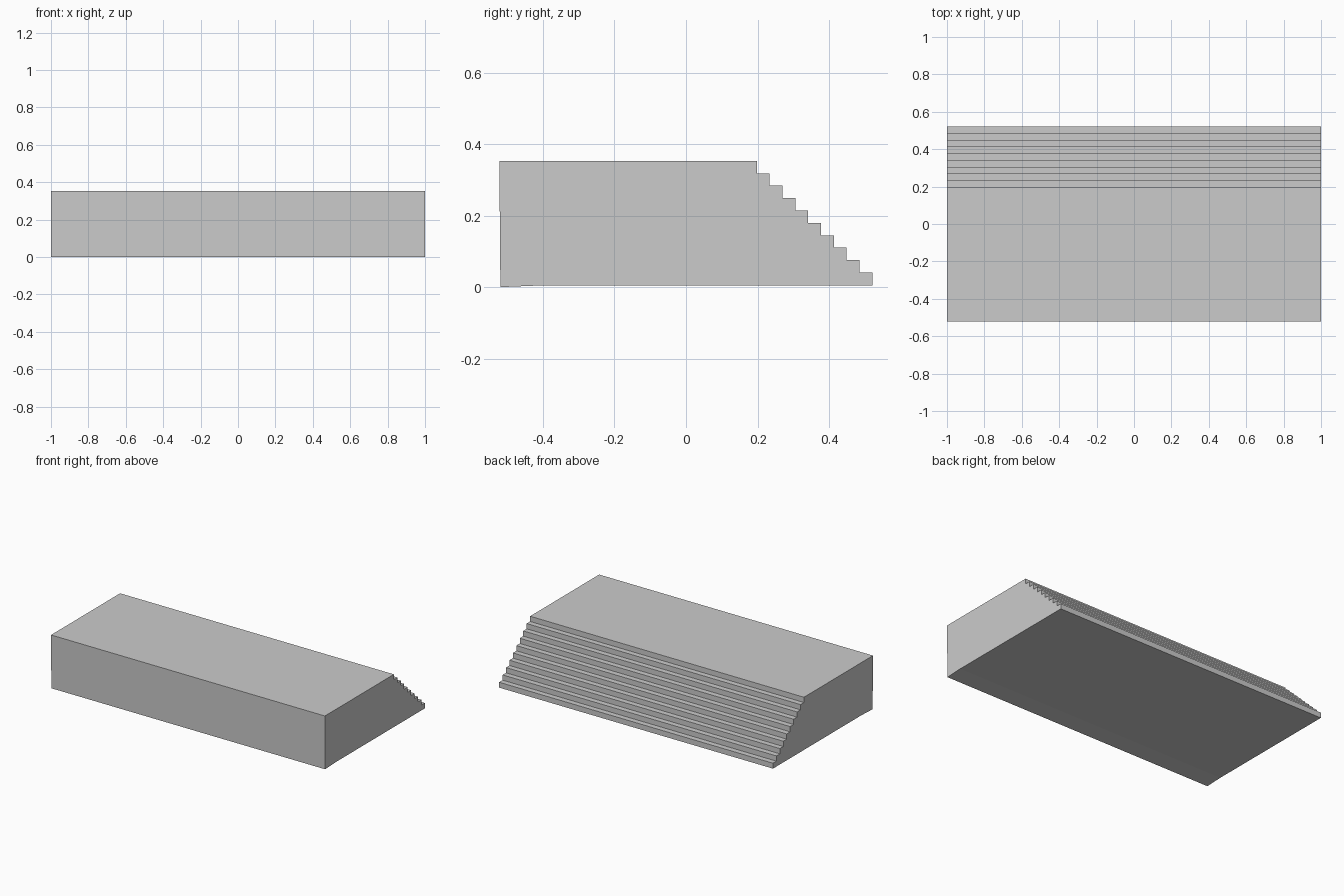
import bpy, bmesh

if "Cube" in bpy.data.objects:
    bpy.data.objects.remove(bpy.data.objects["Cube"])

STEPS = 10
RUN, RISE = 0.0359, 0.0347
TOP, EDGE = 0.353, 0.198

# Side profile (y, z): block front and underside, then the flight of steps
profile = [(-0.522, TOP), (-0.519, 0.0), (-0.40, 0.005), (0.521, 0.005)]
for i in reversed(range(STEPS)):
    y, z = EDGE + i * RUN, TOP - i * RISE
    if i < STEPS - 1:
        profile.append((y, z - RISE))
    profile.append((y, z))

# Extrude the profile across the full width
bm = bmesh.new()
face = bm.faces.new([bm.verts.new((-1, y, z)) for y, z in profile])
ext = bmesh.ops.extrude_face_region(bm, geom=[face])
new_verts = [g for g in ext["geom"] if isinstance(g, bmesh.types.BMVert)]
bmesh.ops.translate(bm, verts=new_verts, vec=(2, 0, 0))
# make sure both ends are closed
bmesh.ops.holes_fill(bm, edges=[e for e in bm.edges if e.is_boundary], sides=0)
bmesh.ops.recalc_face_normals(bm, faces=bm.faces)

mesh = bpy.data.meshes.new("stepped_platform")
bm.to_mesh(mesh)
bm.free()
bpy.context.collection.objects.link(bpy.data.objects.new("stepped_platform", mesh))
